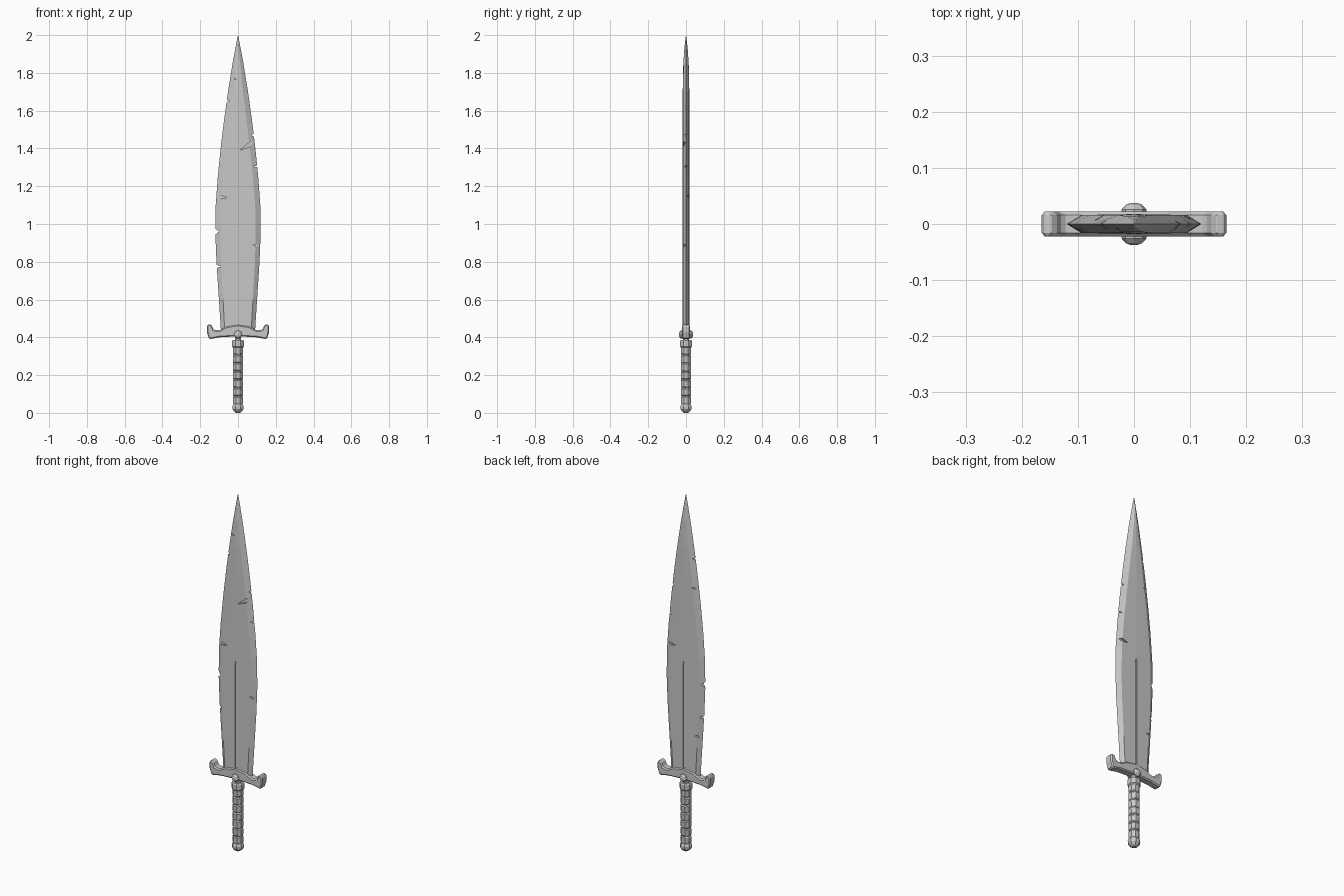
import bpy, bmesh, math, random
from mathutils import Vector

random.seed(4)
cube = bpy.data.objects.get("Cube")
if cube:
    bpy.data.objects.remove(cube, do_unlink=True)

steel = bpy.data.materials.new("worn_grey_steel")
steel.use_nodes = True
GREY = (0.58, 0.58, 0.58, 1)
steel.diffuse_color = GREY
steel.node_tree.nodes["Principled BSDF"].inputs["Base Color"].default_value = GREY


def finish(bm, name):
    bmesh.ops.remove_doubles(bm, verts=bm.verts, dist=1e-5)
    bmesh.ops.recalc_face_normals(bm, faces=bm.faces)
    mesh = bpy.data.meshes.new(name)
    bm.to_mesh(mesh)
    bm.free()
    mesh.materials.append(steel)
    obj = bpy.data.objects.new(name, mesh)
    bpy.context.collection.objects.link(obj)
    return obj


def loft(name, rings):
    """Skin a list of equal-length point rings and cap both ends."""
    bm = bmesh.new()
    loops = [[bm.verts.new(p) for p in ring] for ring in rings]
    n = len(loops[0])
    for a, b in zip(loops, loops[1:]):
        for i in range(n):
            j = (i + 1) % n
            bm.faces.new((a[i], a[j], b[j], b[i]))
    bm.faces.new(loops[0])
    bm.faces.new(loops[-1])
    return finish(bm, name)


def add_prism(bm, outline, y0, y1):
    front = [bm.verts.new((x, y0, z)) for x, z in outline]
    back = [bm.verts.new((x, y1, z)) for x, z in outline]
    n = len(outline)
    bm.faces.new(front)
    bm.faces.new(back[::-1])
    for i in range(n):
        j = (i + 1) % n
        bm.faces.new((front[i], back[i], back[j], front[j]))


def apply_modifiers(obj):
    bpy.context.view_layer.objects.active = obj
    for mod in list(obj.modifiers):
        bpy.ops.object.modifier_apply(modifier=mod.name)


# Blade: height, half width, half width of the flat, half thickness
sections = [(0.43, 0.09, 0.07, 0.016), (0.6, 0.101, 0.079, 0.016),
            (0.8, 0.114, 0.09, 0.016), (0.95, 0.12, 0.094, 0.016),
            (1.1, 0.118, 0.091, 0.016), (1.25, 0.107, 0.079, 0.016),
            (1.4, 0.092, 0.063, 0.016), (1.55, 0.074, 0.045, 0.016),
            (1.7, 0.053, 0.027, 0.016), (1.85, 0.029, 0.011, 0.013),
            (1.93, 0.014, 0.004, 0.008), (2.0, 0.0004, 0.0002, 0.0004)]
blade = loft("blade", [
    [(w, 0, z), (f, t, z), (0, t * 1.1, z), (-f, t, z),
     (-w, 0, z), (-f, -t, z), (0, -t * 1.1, z), (f, -t, z)]
    for z, w, f, t in sections])

# Battle damage and the central groove, cut from the blade
cuts = bmesh.new()
# edge notches: tip x, tip z, outward reach, opening
for x, z, reach, gap in [(0.07, 1.47, 0.03, 0.03), (0.083, 1.305, 0.04, 0.018),
                         (-0.045, 1.65, 0.03, 0.02), (-0.1, 0.96, 0.03, 0.04),
                         (-0.09, 0.775, 0.04, 0.025)]:
    outer = x + math.copysign(reach, x)
    add_prism(cuts, [(x, z), (outer, z + gap * 0.6), (outer, z - gap * 0.6)], -0.05, 0.05)
# surface slashes: side, inner end, outer end, opening
for side, x0, z0, x1, z1, gap in [
        (-1, 0.01, 1.39, 0.085, 1.435, 0.012), (-1, -0.055, 1.14, -0.106, 1.143, 0.009),
        (-1, 0.08, 0.888, 0.116, 0.885, 0.007), (-1, -0.01, 1.765, -0.035, 1.775, 0.006),
        (1, 0.05, 1.14, 0.106, 1.147, 0.009), (1, -0.045, 1.49, -0.075, 1.49, 0.007),
        (1, -0.065, 0.665, -0.1, 0.67, 0.008)]:
    mx, mz = x0 * 0.3 + x1 * 0.7, z0 * 0.3 + z1 * 0.7
    shape = [(x0, z0), (mx, mz + gap), (x1, z1), (mx, mz - gap)]
    add_prism(cuts, shape, side * 0.05, side * 0.006)
for side in (-1, 1):
    add_prism(cuts, [(-0.006, 0.47), (0.006, 0.47), (0.006, 1.05), (0, 1.07), (-0.006, 1.05)],
              side * 0.05, side * 0.0125)
cutter = finish(cuts, "blade_cutter")
cutter.hide_render = True
boolean = blade.modifiers.new("damage", "BOOLEAN")
boolean.operation = "DIFFERENCE"
boolean.solver = "EXACT"
boolean.object = cutter
apply_modifiers(blade)
bpy.data.objects.remove(cutter, do_unlink=True)

# Crossguard with upturned, chamfered ends
half = [(0.05, 0.403), (0.1, 0.4), (0.153, 0.39), (0.164, 0.425), (0.165, 0.462),
        (0.155, 0.47), (0.14, 0.466), (0.128, 0.439), (0.1, 0.437), (0.06, 0.457)]
bm = bmesh.new()
add_prism(bm, [(0, 0.404)] + half + [(0, 0.467)] + [(-x, z) for x, z in half[::-1]], -0.022, 0.022)
guard = finish(bm, "crossguard")
bevel = guard.modifiers.new("chamfer", "BEVEL")
bevel.width = 0.006
bevel.segments = 1
bevel.limit_method = "ANGLE"
apply_modifiers(guard)


def lathe(name, profile, sides=8, jitter=0.0):
    """Turn a radius/height profile around z, optionally roughened."""
    rings = []
    for r, z in profile:
        ring = []
        for i in range(sides):
            a = math.tau * (i + 0.5) / sides
            rr = r / math.cos(math.pi / sides)
            dz = random.uniform(-jitter, jitter)
            ring.append((rr * math.cos(a), rr * math.sin(a), z + dz))
        rings.append(ring)
    return loft(name, rings)


# Studs on both faces of the guard
for side, label in ((-1, "front"), (1, "back")):
    rings = []
    for r, y in [(0.022, 0.018), (0.022, 0.026), (0.015, 0.034), (0.007, 0.037)]:
        rings.append([(r * math.cos(math.tau * i / 8), side * y,
                       0.415 + r * math.sin(math.tau * i / 8)) for i in range(8)])
    loft(label + "_stud", rings)

# Wrapped grip: bulging bands separated by narrow grooves
bands, bottom, top = 7, 0.045, 0.352
step = (top - bottom) / bands
wrap = []
for k in range(bands):
    z = bottom + k * step
    r = 0.0255 + 0.0015 * math.sin(math.pi * k / bands)
    wrap += [(0.0225, z), (r, z + step * 0.12), (r + 0.0005, z + step * 0.85), (0.0225, z + step * 0.97)]
lathe("grip", wrap, jitter=0.001)

# Collar, tang and pommel
lathe("collar", [(0.026, 0.345), (0.031, 0.351), (0.031, 0.38), (0.027, 0.386)])
lathe("tang", [(0.017, 0.37), (0.017, 0.42)])
lathe("pommel", [(0.01, 0), (0.02, 0.007), (0.029, 0.02), (0.03, 0.034),
                 (0.024, 0.046), (0.02, 0.055)])
